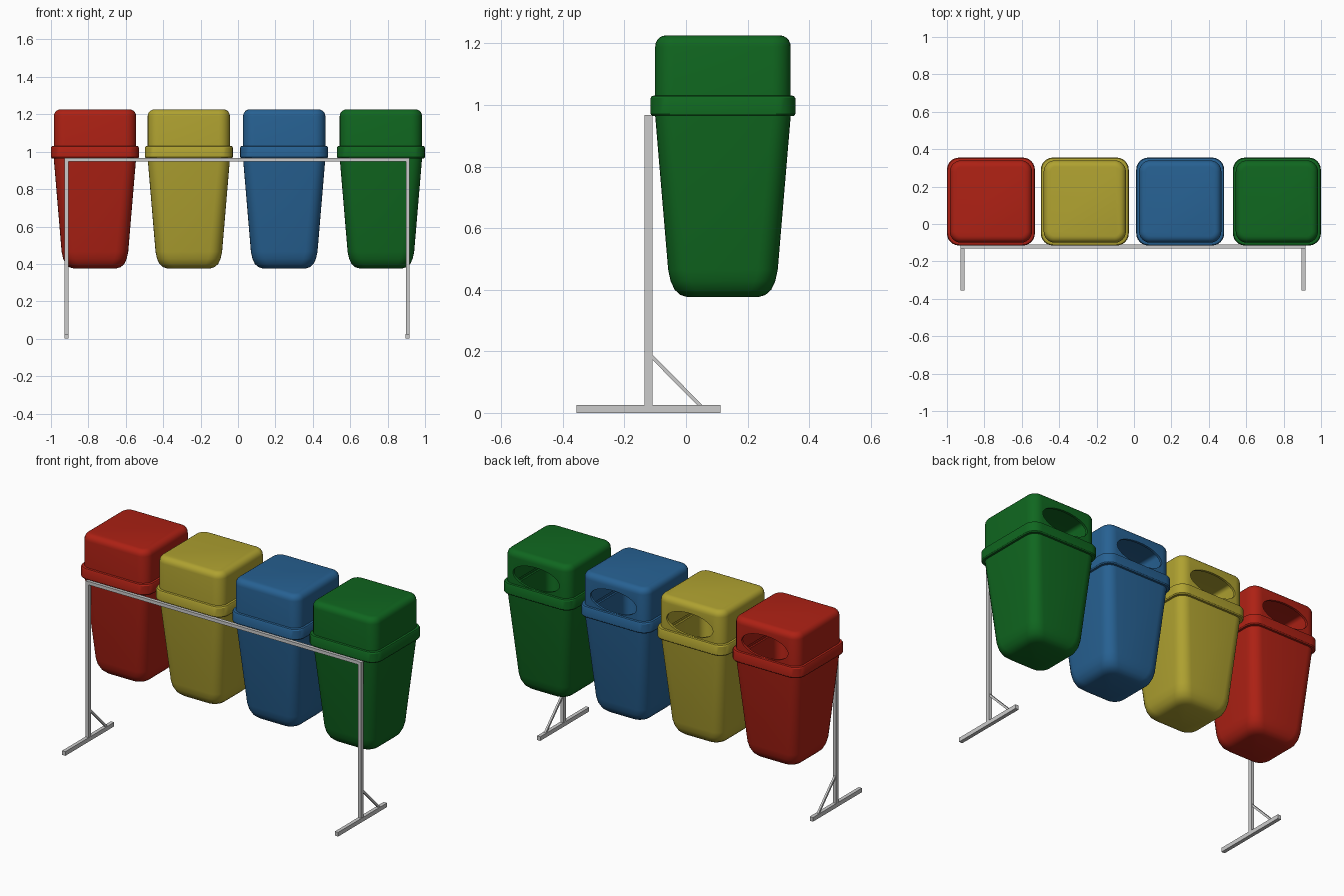
import bpy, bmesh, math
from mathutils import Vector

if "Cube" in bpy.data.objects:
    bpy.data.objects.remove(bpy.data.objects["Cube"])

BIN_Y = 0.12
WALL = 0.014


def rounded_square(half, radius, z, steps=6):
    pts = []
    c = half - radius
    for q, (sx, sy) in enumerate([(1, 1), (-1, 1), (-1, -1), (1, -1)]):
        for i in range(steps + 1):
            a = math.pi / 2 * (q + i / steps)
            pts.append((sx * c + radius * math.cos(a), sy * c + radius * math.sin(a), z))
    return pts


def loft(name, profile, cap_bottom=False, cap_top=False):
    """Stack rounded squares given as (half width, corner radius, z), bottom to top."""
    bm = bmesh.new()
    rings = [[bm.verts.new(p) for p in rounded_square(*row)] for row in profile]
    n = len(rings[0])
    for a, b in zip(rings, rings[1:]):
        for i in range(n):
            j = (i + 1) % n
            bm.faces.new((a[i], a[j], b[j], b[i]))
    if cap_bottom:
        bm.faces.new(rings[0][::-1])
    if cap_top:
        bm.faces.new(rings[-1])
    return link(name, bm)


def link(name, bm):
    me = bpy.data.meshes.new(name)
    bm.to_mesh(me)
    bm.free()
    ob = bpy.data.objects.new(name, me)
    bpy.context.collection.objects.link(ob)
    return ob


def finish(ob, x, mat, cutter=None):
    """Give the shell its wall thickness, cut the mouth, shade and place it."""
    mod = ob.modifiers.new("wall", 'SOLIDIFY')
    mod.thickness = WALL
    mod.offset = -1
    if cutter:
        cut = ob.modifiers.new("mouth", 'BOOLEAN')
        cut.operation = 'DIFFERENCE'
        cut.solver = 'EXACT'
        cut.object = cutter
    bpy.ops.object.select_all(action='DESELECT')
    ob.select_set(True)
    bpy.context.view_layer.objects.active = ob
    bpy.ops.object.convert(target='MESH')
    bpy.ops.object.shade_smooth_by_angle(angle=math.radians(32))
    ob.location = (x, BIN_Y, 0)
    ob.data.materials.clear()
    ob.data.materials.append(mat)


def box(name, lo, hi):
    bm = bmesh.new()
    bmesh.ops.create_cube(bm, size=1)
    for v in bm.verts:
        v.co = [(l + h) / 2 + c * (h - l) for l, h, c in zip(lo, hi, v.co)]
    return link(name, bm)


# elliptical cutter for the mouth in the back of each lid
bpy.ops.mesh.primitive_cylinder_add(vertices=48, radius=1, depth=1,
                                    location=(0, 0.22, 1.10), rotation=(math.pi / 2, 0, 0))
mouth = bpy.context.object
mouth.name = "mouth_cutter"
mouth.scale = (0.155, 0.068, 0.2)
mouth.hide_render = True

# bin profiles: half width, corner radius, height
BODY = [(0.115, 0.055, 0.376), (0.138, 0.06, 0.383), (0.157, 0.065, 0.400),
        (0.170, 0.066, 0.428), (0.178, 0.066, 0.465), (0.221, 0.06, 0.975)]
RIM = [(0.220, 0.06, 0.964), (0.231, 0.062, 0.965), (0.235, 0.064, 0.971),
       (0.235, 0.064, 1.022), (0.231, 0.062, 1.029), (0.220, 0.06, 1.031)]
LID = [(0.220, 0.06, 1.0), (0.220, 0.06, 1.190)]
for k in range(1, 6):
    t = math.pi / 2 * k / 5
    inset = 0.035 * (1 - math.cos(t))
    LID.append((0.220 - inset, 0.06 - inset, 1.190 + 0.036 * math.sin(t)))

BINS = [("red", -0.765, (0.42, 0.015, 0.007)),
        ("yellow", -0.263, (0.43, 0.36, 0.03)),
        ("blue", 0.247, (0.02, 0.12, 0.29)),
        ("green", 0.764, (0.005, 0.135, 0.014))]
for color, x, rgb in BINS:
    mat = bpy.data.materials.new(color + "_plastic")
    mat.diffuse_color = (*rgb, 1)
    mat.use_nodes = True
    mat.node_tree.nodes["Principled BSDF"].inputs["Base Color"].default_value = mat.diffuse_color
    finish(loft(color + "_bin_body", BODY, cap_bottom=True), x, mat)
    finish(loft(color + "_bin_rim", RIM), x, mat)
    finish(loft(color + "_bin_lid", LID, cap_top=True), x, mat, mouth)
bpy.data.objects.remove(mouth)

# steel stand: posts, feet, diagonal braces and top rail
for side, x in (("left", -0.917), ("right", 0.907)):
    box(side + "_post", (x - 0.01, -0.134, 0.024), (x + 0.01, -0.109, 0.967))
    box(side + "_foot", (x - 0.011, -0.355, 0), (x + 0.011, 0.112, 0.025))
    a, b = Vector((x, -0.116, 0.188)), Vector((x, 0.050, 0.020))
    half = (b - a).length / 2
    brace = box(side + "_brace", (-0.006, -0.006, -half), (0.006, 0.006, half))
    brace.location = (a + b) / 2
    brace.rotation_euler = (b - a).to_track_quat('Z', 'X').to_euler()
box("top_rail", (-0.917, -0.130, 0.947), (0.907, -0.109, 0.967))
